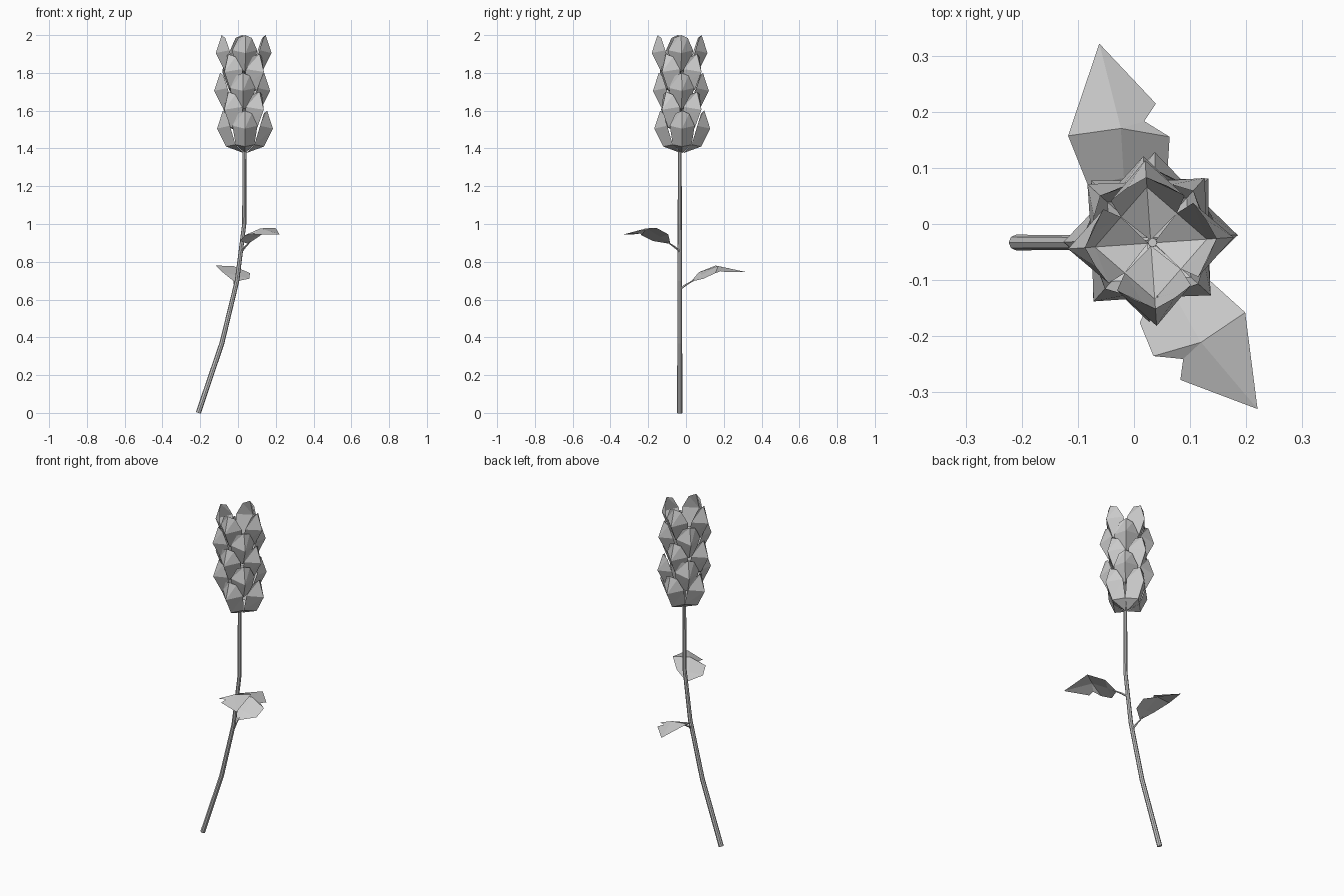
import bpy
import math
from mathutils import Matrix, Vector

cube = bpy.data.objects.get("Cube")
if cube:
    bpy.data.objects.remove(cube)

grey = bpy.data.materials.new("plain_grey")
grey.use_nodes = True
grey.diffuse_color = (0.6, 0.6, 0.6, 1)
grey.node_tree.nodes["Principled BSDF"].inputs["Base Color"].default_value = grey.diffuse_color


def add_mesh(name, verts, faces, matrix=None):
    mesh = bpy.data.meshes.new(name)
    mesh.from_pydata(verts, [], faces)
    mesh.materials.append(grey)
    if matrix:
        mesh.transform(matrix)
    mesh.update()
    obj = bpy.data.objects.new(name, mesh)
    bpy.context.collection.objects.link(obj)
    return obj


def add_tube(name, path, radii, sides, matrix=None):
    """Flat-sided tube along a path lying in the local XZ plane."""
    points = [Vector(p) for p in path]
    verts, faces = [], []
    for i, (p, radius) in enumerate(zip(points, radii)):
        along = (points[min(i + 1, len(points) - 1)] - points[max(i - 1, 0)]).normalized()
        across = Vector((0, 1, 0))
        normal = across.cross(along)
        for k in range(sides):
            a = math.tau * k / sides
            verts.append(p + radius * (math.cos(a) * normal + math.sin(a) * across))
    for i in range(len(points) - 1):
        for k in range(sides):
            a, b = i * sides + k, i * sides + (k + 1) % sides
            faces.append((a, b, b + sides, a + sides))
    faces.append(tuple(reversed(range(sides))))
    faces.append(tuple(range(len(verts) - sides, len(verts))))
    return add_mesh(name, verts, faces, matrix)


# Bent stem, running up inside the flower head
stem_y = -0.033
add_tube("stem",
         [(-0.21, stem_y, 0), (-0.085, stem_y, 0.37), (-0.005, stem_y, 0.7),
          (0.033, stem_y, 1), (0.034, stem_y, 1.4), (0.033, stem_y, 1.8)],
         [0.014, 0.013, 0.012, 0.011, 0.01, 0.008], 8)

# Cupped petal: ridge (radius, height) and edge (radius, half width, height)
ridge = [(0.1, 0.035), (0.148, 0.13), (0.117, 0.225)]
edge = [(0.05, 0.05, 0.045), (0.08, 0.066, 0.145), (0.1, 0.036, 0.21)]


def add_petal(name, matrix):
    verts = [(0.005, 0, 0)]
    for (rr, rz), (er, ew, ez) in zip(ridge, edge):
        verts += [(er, -ew, ez), (rr, 0, rz), (er, ew, ez)]
    faces = [(0, 1, 2), (0, 2, 3)]
    for i in (1, 4):
        for k in (i, i + 1):
            faces += [(k, k + 3, k + 4), (k, k + 4, k + 1)]
    return add_mesh(name, verts, faces, matrix)


# Five staggered whorls of four petals
centres = [(0.037, -0.02), (0.03, -0.025), (0.022, -0.027), (0.027, -0.028), (0.03, -0.034)]
for row, (cx, cy) in enumerate(centres):
    place = Matrix.Translation((cx, cy, 1.375 + 0.1 * row))
    for k in range(4):
        turn = math.radians(90 * k + 45 * (row % 2) + row)
        add_petal(f"petal_{row + 1}_{k + 1}", place @ Matrix.Rotation(turn, 4, "Z"))

# Leaf blade, jagged on one side and folded along the midrib
blade = [(0.06, 0, 0.035), (0.11, 0.055, 0.085), (0.203, 0.078, 0.12),
         (0.358, 0, 0.085), (0.238, -0.085, 0.085), (0.21, -0.06, 0.09),
         (0.176, -0.101, 0.08), (0.113, -0.088, 0.05),
         (0.203, -0.017, 0.117), (0.115, -0.01, 0.07)]
blade_faces = [(0, 9, 1), (1, 9, 8, 2), (2, 8, 3), (3, 8, 5, 4),
               (5, 8, 6), (6, 8, 9, 7), (7, 9, 0)]

for name, x, z, angle in (("upper", 0.02, 0.86, -56), ("lower", -0.012, 0.66, 98)):
    place = Matrix.Translation((x, stem_y, z)) @ Matrix.Rotation(math.radians(angle), 4, "Z")
    add_mesh(name + "_leaf", blade, blade_faces, place)
    add_tube(name + "_leaf_stalk", [(0, 0, -0.005), (0.035, 0, 0.02), (0.08, 0, 0.045)],
             [0.006, 0.005, 0.003], 5, place)
